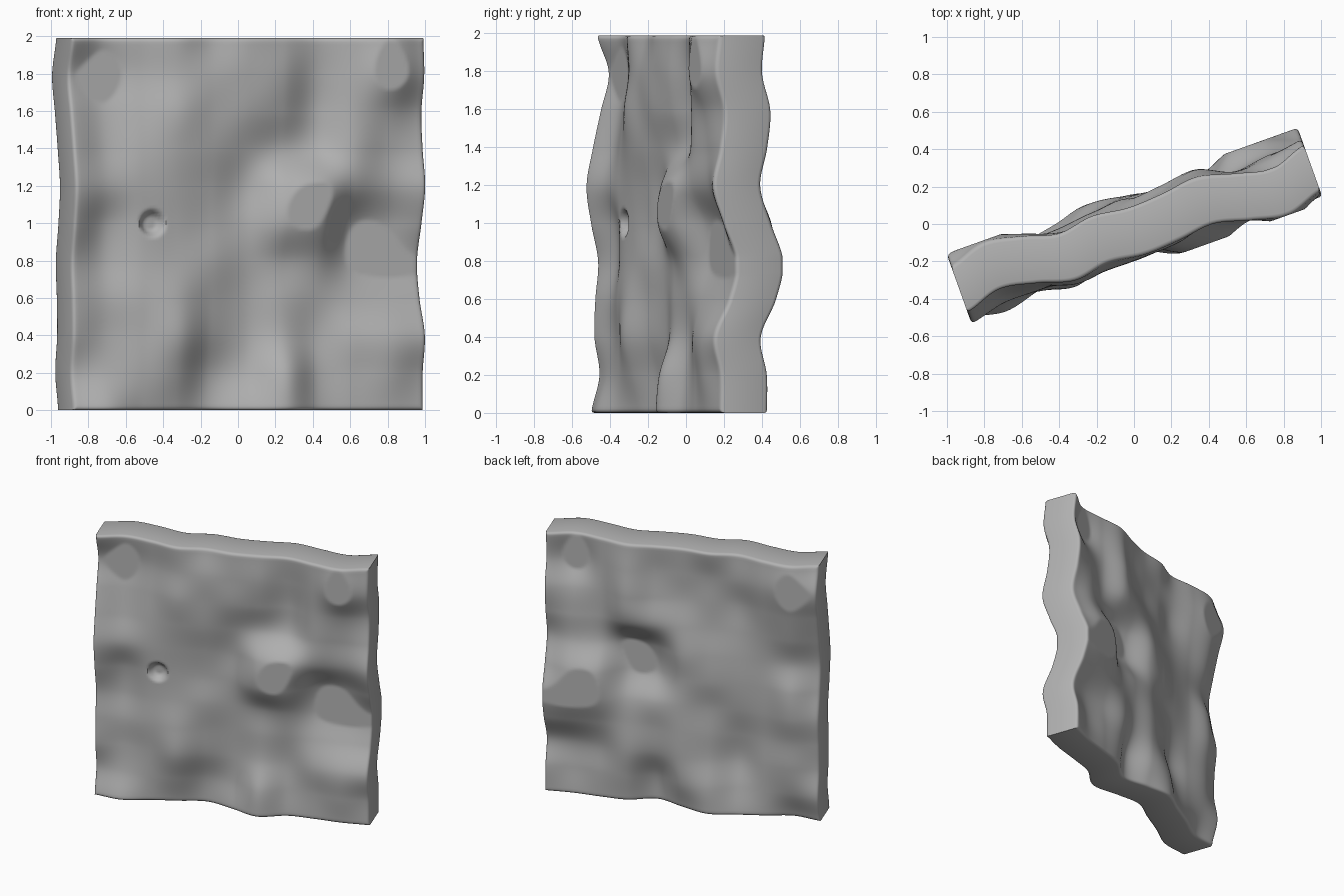
import bpy, bmesh, math

if "Cube" in bpy.data.objects:
    bpy.data.objects.remove(bpy.data.objects["Cube"])

HALF_W, HEIGHT, HALF_T = 0.997, 1.99, 0.133
ANGLE = math.radians(19.7)
ROUND = 0.022

# Coarse relief (hundredths of a unit, positive = pushed back), rows top to bottom
RELIEF = [
    [-1.5, 4.5, 1, -4.5, -1.5, -4, -3, -1, -6, -10, -4],
    [5, 8, 2.5, -4, -5, -5, -4, 1, -6, -12.5, -5.5],
    [0.5, 4.5, 0, -6.5, -5, -5, -2, 3, -5, -5, -1],
    [-4, 1, -2, -5, -4, -1, 1, 1.5, -5, -3, -3],
    [-7.5, -3, -3, -3, -1, 1, -8, -11, -5, -2.5, -7],
    [-5, 2, -2, -2, 0, 0, -9.5, -9.5, 4.5, 5.5, -1],
    [-1, 3, -2, -3, -2, 1, -1, -2, 6, 7.5, 6],
    [-2.5, 0, -3.5, -6, -1, 2, -1, 0, 1, 1.5, 2],
    [-3, 0, -3, -7.5, 0, 2.5, -2, 1, -4, -7, -6.5],
    [0, -2, -3, -3, 4.5, 2, -8.5, -1, -3, -6, -3],
    [-4.5, -8, -3, 1, 5, -2, -10, -3, -3, -4, -3],
]
N = len(RELIEF) - 1


def cubic(p, t):
    a, b, c, d = p
    return b + 0.5 * t * (c - a + t * (2 * a - 5 * b + 4 * c - d + t * (3 * (b - c) + d - a)))


def spline(vals, s):
    i = min(int(s), N - 1)
    return cubic([vals[min(max(i + k, 0), N)] for k in (-1, 0, 1, 2)], s - i)


def relief(u, z):
    su = min(max((u + HALF_W) / (2 * HALF_W), 0), 1) * N
    sz = min(max(1 - z / HEIGHT, 0), 1) * N
    h = spline([spline(row, su) for row in RELIEF], sz) / 100
    return min(max(h, -0.1), 0.056)     # clipped peaks leave flat patches


def edge_round(u, z):
    d = min(HALF_W - abs(u), z, HEIGHT - z)
    if d >= ROUND:
        return 0.0
    return ROUND - math.sqrt(max(ROUND ** 2 - (ROUND - d) ** 2, 0))


def dimple(u, z):
    # small round pit with a flat floor
    r = math.hypot(u + 0.54, z - 1.0)
    t = min(max((0.08 - r) / 0.045, 0), 1)
    return 0.045 * t * t * (3 - 2 * t)


def samples(lo, hi, n=130):
    # even steps, with finer ones at the rounded rims
    rim = [0, 0.003, 0.008, 0.014]
    a, b = lo + ROUND, hi - ROUND
    mid = [a + (b - a) * i / n for i in range(n + 1)]
    return [lo + r for r in rim] + mid + [hi - r for r in reversed(rim)]


us, zs = samples(-HALF_W, HALF_W), samples(0, HEIGHT)
bm = bmesh.new()
ca, sa = math.cos(ANGLE), math.sin(ANGLE)


def sheet(side):
    grid = []
    for z in zs:
        row = []
        for u in us:
            v = relief(u, z) + side * (HALF_T - edge_round(u, z))
            if side < 0:
                v += dimple(u, z)
            row.append(bm.verts.new((u * ca - v * sa, u * sa + v * ca, z)))
        grid.append(row)
    for j in range(len(zs) - 1):
        for i in range(len(us) - 1):
            bm.faces.new((grid[j][i], grid[j][i + 1], grid[j + 1][i + 1], grid[j + 1][i]))
    return grid


def rim(g):
    return (g[0][:-1] + [r[-1] for r in g[:-1]] + g[-1][:0:-1] + [r[0] for r in g[:0:-1]])


# Front and back relief sheets joined by flat side walls
front, back = rim(sheet(-1)), rim(sheet(1))
for k in range(len(front)):
    n = (k + 1) % len(front)
    bm.faces.new((front[k], back[k], back[n], front[n]))
bmesh.ops.recalc_face_normals(bm, faces=bm.faces)

mesh = bpy.data.meshes.new("stone_slab")
bm.to_mesh(mesh)
bm.free()
slab = bpy.data.objects.new("stone_slab", mesh)
bpy.context.collection.objects.link(slab)

grey = bpy.data.materials.new("stone grey")
grey.diffuse_color = (0.45, 0.45, 0.45, 1)
grey.use_nodes = True
grey.node_tree.nodes["Principled BSDF"].inputs["Base Color"].default_value = grey.diffuse_color
mesh.materials.append(grey)

bpy.context.view_layer.objects.active = slab
slab.select_set(True)
bpy.ops.object.shade_smooth_by_angle(angle=math.radians(40))
